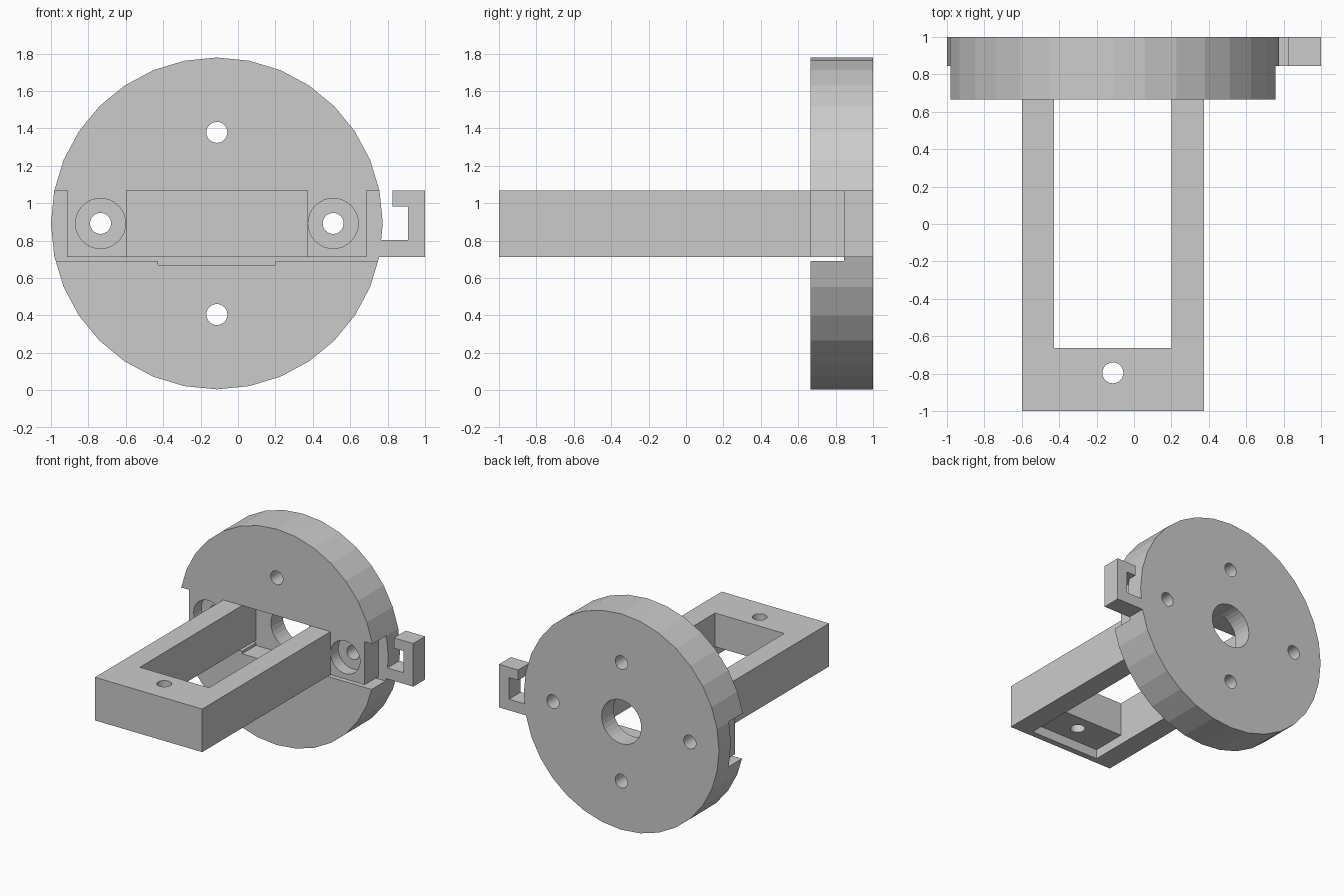
import bpy, math
from mathutils import Matrix

if "Cube" in bpy.data.objects:
    bpy.data.objects.remove(bpy.data.objects["Cube"])

CX, CZ = -0.113, 0.892          # disc axis
Y0, YS, Y1 = 0.665, 0.846, 1.0  # disc front, slot floor, disc back
Z0, Z1 = 0.713, 1.067           # arm bottom and top
AX0, AX1 = -0.60, 0.375         # arm outer sides
OX0, OX1 = -0.428, 0.20         # opening sides


def box(name, x0, x1, y0, y1, z0, z1):
    bpy.ops.mesh.primitive_cube_add(size=1)
    ob = bpy.context.object
    ob.name = name
    ob.data.transform(Matrix.Translation(((x0 + x1) / 2, (y0 + y1) / 2, (z0 + z1) / 2))
                      @ Matrix.Diagonal((x1 - x0, y1 - y0, z1 - z0, 1)))
    return ob


def rod(name, r, centre, depth, along_y=True, sides=32):
    bpy.ops.mesh.primitive_cylinder_add(vertices=sides, radius=r, depth=depth)
    ob = bpy.context.object
    ob.name = name
    turn = Matrix.Rotation(math.pi / 2, 4, 'X') if along_y else Matrix()
    ob.data.transform(Matrix.Translation(centre) @ turn)
    return ob


def combine(target, others, op):
    for other in others:
        mod = target.modifiers.new(op.lower(), 'BOOLEAN')
        mod.operation, mod.solver, mod.object = op, 'EXACT', other
        bpy.context.view_layer.objects.active = target
        bpy.ops.object.modifier_apply(modifier=mod.name)
        bpy.data.objects.remove(other)


# Mounting disc with the side slots and the thin clearance groove
disc = rod("mounting_bracket", 0.887, (CX, (Y0 + Y1) / 2, CZ), Y1 - Y0)
combine(disc, [
    box("left_slot", -1.2, -0.913, 0.5, YS, 0.692, Z1),
    box("right_slot", 0.686, 1.2, 0.5, YS, 0.692, Z1),
    box("clearance_groove", -1.1, 1.1, 0.5, YS, 0.692, Z0),
], 'DIFFERENCE')

# Arm block and hooked clip on the side
arm = box("arm", AX0, AX1, -1, 0.75, Z0, Z1)
clip = [
    box("clip_base", 0.70, 1.0, YS, Y1, Z0, 0.804),
    box("clip_post", 0.91, 1.0, YS, Y1, Z0, Z1),
    box("clip_hook", 0.825, 1.0, YS, Y1, 0.982, Z1),
]
combine(disc, [arm] + clip, 'UNION')

# Opening through the arm, pocket in the disc, underside recess at the arm end
cuts = [
    box("arm_opening", OX0, OX1, -0.663, Y0, 0.5, 1.3),
    box("disc_pocket", OX0, OX1, 0.6, YS, 0.67, Z1),
    box("end_recess", OX0, OX1, -0.95, -0.6, 0.6, 0.79),
    rod("axle_hole", 0.18, (CX, 0.9, CZ), 0.4),
    rod("end_screw_hole", 0.056, (CX, -0.796, 0.9), 1, along_y=False),
]
# Four screw holes, the side pair counterbored
for s in (-1, 1):
    cuts.append(rod("screw_hole", 0.056, (CX, 0.85, CZ + s * 0.487), 1))
    cuts.append(rod("side_hole", 0.056, (CX + s * 0.622, 0.85, CZ), 0.6))
    cuts.append(rod("counterbore", 0.134, (CX + s * 0.622, Y0, CZ), 0.2))
combine(disc, cuts, 'DIFFERENCE')
